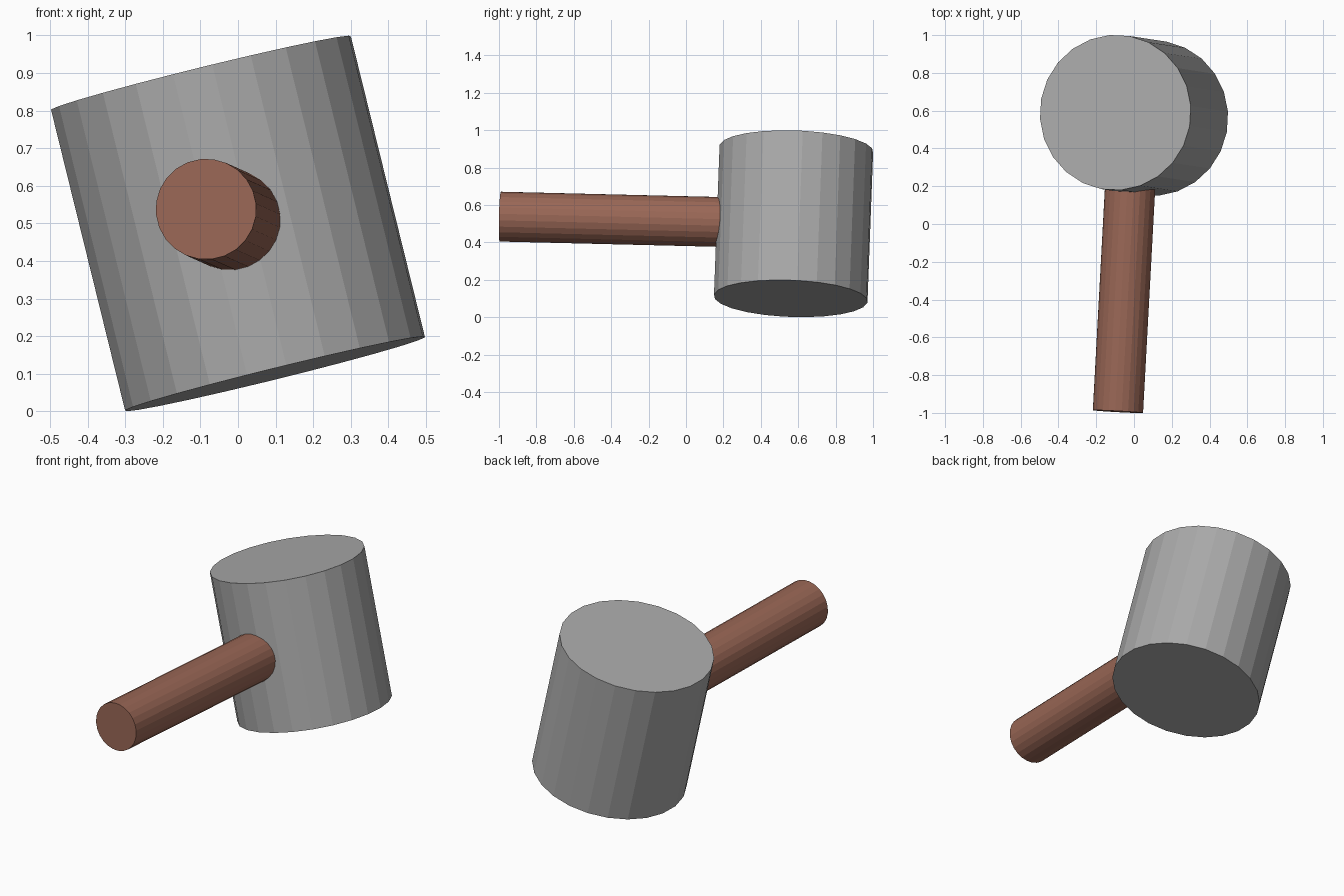
import bpy
import bmesh
import math
from mathutils import Matrix, Vector

if "Cube" in bpy.data.objects:
    bpy.data.objects.remove(bpy.data.objects["Cube"])


def material(name, rgb):
    m = bpy.data.materials.new(name)
    m.diffuse_color = (*rgb, 1.0)
    m.use_nodes = True
    m.node_tree.nodes["Principled BSDF"].inputs["Base Color"].default_value = m.diffuse_color
    return m


def frame(z_dir, ref):
    """Rotation whose z follows z_dir and whose y leans toward ref."""
    z = z_dir.normalized()
    x = ref.cross(z).normalized()
    y = z.cross(x)
    return Matrix((x, y, z)).transposed().to_4x4()


def rod(name, start, end, radius, sides, ref, mat):
    """Flat-shaded capped cylinder between two points."""
    axis = end - start
    place = Matrix.Translation((start + end) / 2) @ frame(axis, ref)
    place = place @ Matrix.Rotation(math.pi / sides, 4, 'Z')
    bm = bmesh.new()
    bmesh.ops.create_cone(bm, cap_ends=True, segments=sides, radius1=radius,
                          radius2=radius, depth=axis.length, matrix=place)
    mesh = bpy.data.meshes.new(name)
    bm.to_mesh(mesh)
    bm.free()
    mesh.materials.append(mat)
    obj = bpy.data.objects.new(name, mesh)
    bpy.context.collection.objects.link(obj)
    return obj


grey = material("grey_metal", (0.40, 0.40, 0.40))
brown = material("brown_wood", (0.32, 0.135, 0.092))

centre = Vector((0.0, 0.575, 0.5))
half_head = Vector((-0.0985, 0.015, 0.4))
grip_end = Vector((-0.085, -0.993, 0.538))

# Heavy tilted head
rod("hammer_head", centre - half_head, centre + half_head, 0.412, 24,
    centre - grip_end, grey)

# Handle running from the grip end into the middle of the head
rod("handle", grip_end, centre, 0.134, 24, half_head, brown)
